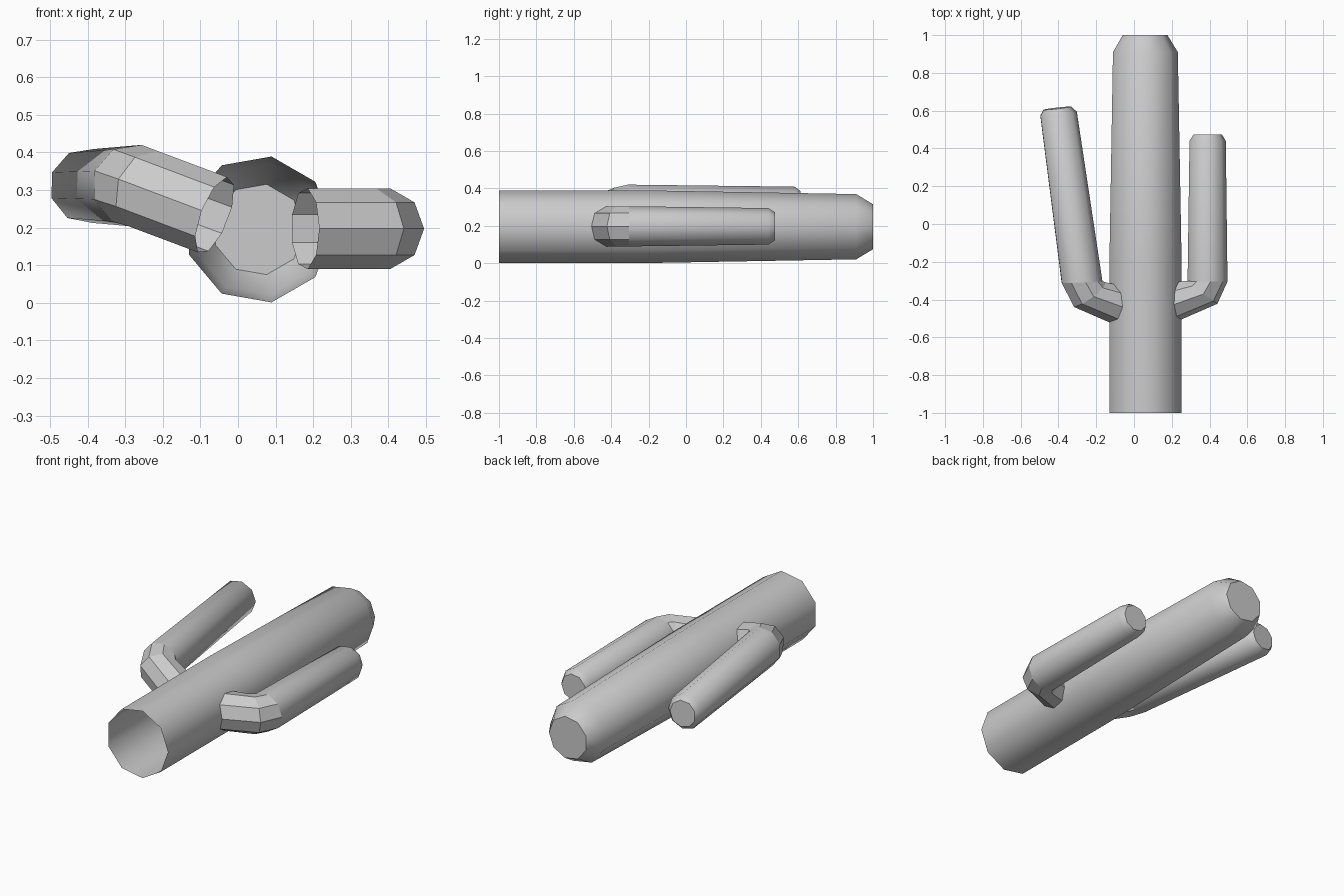
import bpy
import math
from mathutils import Vector

if "Cube" in bpy.data.objects:
    bpy.data.objects.remove(bpy.data.objects["Cube"])

SIDES = 9


def tube(name, rings, flat_segments=0):
    """Skin nine-sided rings (centre, radius, u, v); open base, capped tip."""
    verts, faces = [], []
    for centre, radius, u, v in rings:
        c, u, v = Vector(centre), Vector(u).normalized(), Vector(v).normalized()
        for i in range(SIDES):
            a = 2 * math.pi * i / SIDES
            verts.append(c + radius * (u * math.cos(a) + v * math.sin(a)))
    for r in range(len(rings) - 1):
        for i in range(SIDES):
            j = (i + 1) % SIDES
            lo, hi = r * SIDES, (r + 1) * SIDES
            faces.append((lo + i, lo + j, hi + j, hi + i))
    faces.append(tuple(range(len(verts) - SIDES, len(verts))))
    # make the winding face outwards
    axis = Vector(rings[0][2]).cross(Vector(rings[0][3]))
    if axis.dot(Vector(rings[-1][0]) - Vector(rings[0][0])) < 0:
        faces = [f[::-1] for f in faces]
    mesh = bpy.data.meshes.new(name)
    mesh.from_pydata(verts, [], faces)
    # round sides are smooth, elbow facets and tip cap stay flat
    for k, p in enumerate(mesh.polygons):
        p.use_smooth = flat_segments * SIDES <= k < len(faces) - 1
    obj = bpy.data.objects.new(name, mesh)
    bpy.context.collection.objects.link(obj)
    return obj


def arm(name, side, stations):
    """Bent arm; side = outward direction, each station = centre, radius, tilt."""
    s = Vector(side).normalized()
    v = Vector((0, 1, 0)).cross(s)
    if v.z < 0:
        v = -v
    rings = []
    for centre, radius, tilt in stations:
        t = math.radians(tilt)
        u = s * math.cos(t) - Vector((0, 1, 0)) * math.sin(t)
        rings.append((centre, radius, u, v))
    return tube(name, rings, flat_segments=2)


# Main trunk, lying along y with an open base
X, Z = (1, 0, 0), (0, 0, 1)
tube("trunk", [((0.055, y, 0.195), r, X, Z) for y, r in
               ((-1, 0.197), (-0.2, 0.197), (0.91, 0.177), (1, 0.122))])

# Right arm, level with the trunk
arm("right_arm", (1, 0, 0), [
    ((0.179, -0.418, 0.197), 0.109, 70),
    ((0.352, -0.36, 0.197), 0.109, 35),
    ((0.386, -0.305, 0.197), 0.109, 0),
    ((0.387, 0.44, 0.197), 0.099, 0),
    ((0.388, 0.475, 0.197), 0.077, 0)])

# Left arm, swung upwards and leaning outwards
arm("left_arm", (-0.93, 0, 0.36), [
    ((-0.062, -0.433, 0.232), 0.109, 70),
    ((-0.238, -0.372, 0.298), 0.109, 38),
    ((-0.278, -0.308, 0.311), 0.111, 3),
    ((-0.402, 0.583, 0.311), 0.1, 7),
    ((-0.408, 0.613, 0.311), 0.076, 7)])
